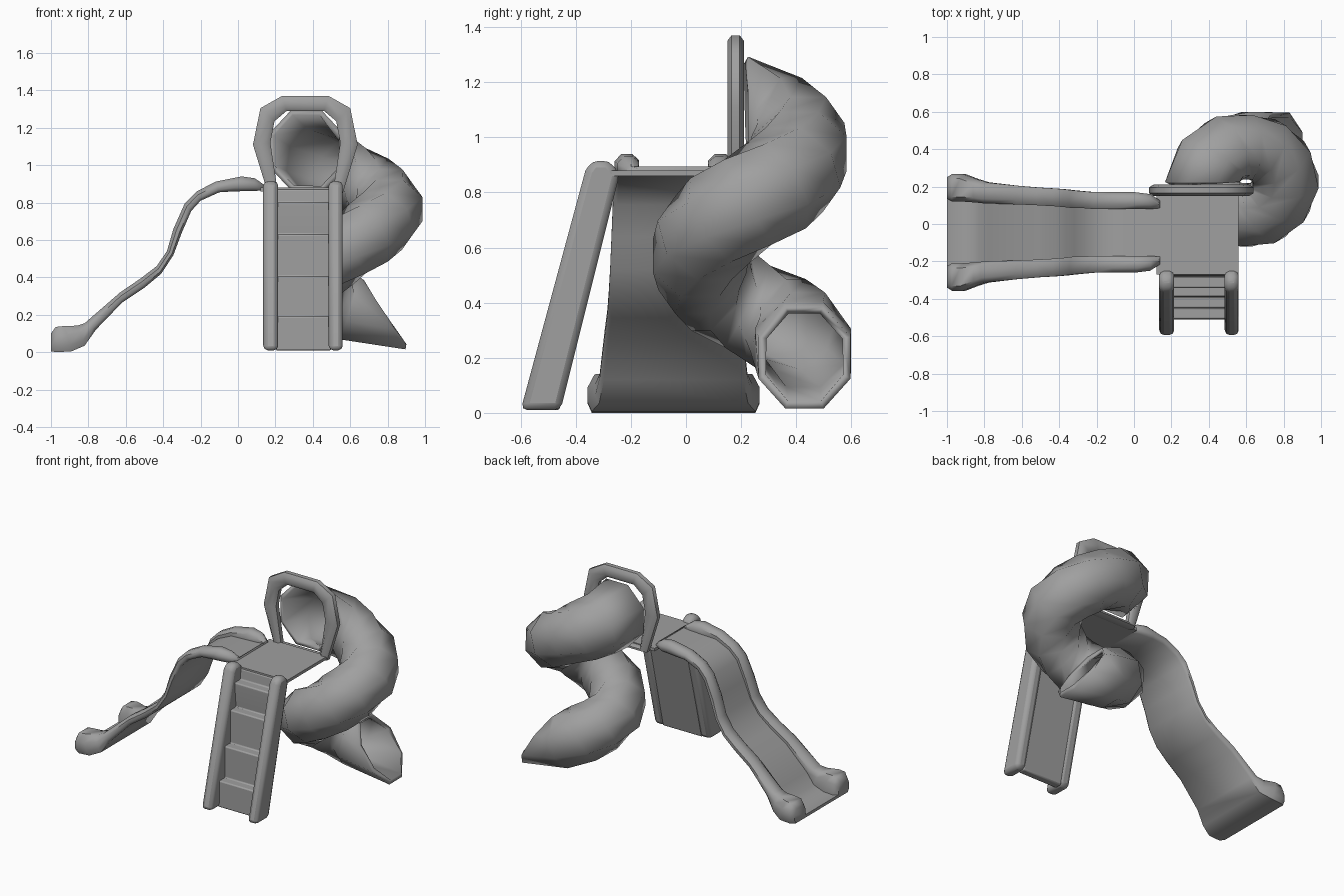
import bpy, bmesh, math
from mathutils import Vector

cube = bpy.data.objects.get("Cube")
if cube:
    bpy.data.objects.remove(cube, do_unlink=True)

grey = bpy.data.materials.new("plain grey")
grey.use_nodes = True
grey.diffuse_color = (0.35, 0.35, 0.35, 1)
grey.node_tree.nodes["Principled BSDF"].inputs["Base Color"].default_value = (0.35, 0.35, 0.35, 1)


def finish(bm, name, bevel=0, thick=0, angle=35):
    bmesh.ops.recalc_face_normals(bm, faces=bm.faces)
    mesh = bpy.data.meshes.new(name)
    bm.to_mesh(mesh)
    bm.free()
    mesh.materials.append(grey)
    ob = bpy.data.objects.new(name, mesh)
    bpy.context.collection.objects.link(ob)
    if thick:
        mod = ob.modifiers.new("wall", 'SOLIDIFY')
        mod.thickness, mod.offset = thick, -1
    if bevel:
        mod = ob.modifiers.new("round", 'BEVEL')
        mod.width, mod.segments, mod.limit_method = bevel, 2, 'ANGLE'
    bpy.ops.object.select_all(action='DESELECT')
    ob.select_set(True)
    bpy.context.view_layer.objects.active = ob
    bpy.ops.object.shade_smooth_by_angle(angle=math.radians(angle))
    return ob


def loft(name, rings, caps=False, loop=False, **kw):
    """Skin closed rings of points."""
    bm = bmesh.new()
    rows = [[bm.verts.new(p) for p in ring] for ring in rings]
    pairs = list(zip(rows, rows[1:])) + ([(rows[-1], rows[0])] if loop else [])
    for a, b in pairs:
        for i in range(len(a)):
            j = (i + 1) % len(a)
            bm.faces.new((a[i], a[j], b[j], b[i]))
    if caps:
        bm.faces.new(rows[0])
        bm.faces.new(rows[-1])
    return finish(bm, name, **kw)


def prism(name, yz, x0, x1, bevel=0):
    """Extrude a side profile along x."""
    return loft(name, [[(x, y, z) for y, z in yz] for x in (x0, x1)], caps=True, bevel=bevel)


# Platform deck
prism("platform", [(-0.27, 0.86), (-0.27, 0.88), (0.17, 0.88), (0.17, 0.86)], 0.12, 0.56)

# Ladder rails
rail = [(-0.6, 0.01), (-0.365, 0.88), (-0.34, 0.915), (-0.28, 0.915), (-0.24, 0.87), (-0.455, 0.01)]
prism("ladder_rail_right", rail, 0.135, 0.215, 0.025)
prism("ladder_rail_left", rail, 0.485, 0.56, 0.025)

# Ladder steps with a sloping solid back
steps = [(-0.46, 0.01), (-0.51, 0.01)]
for z in (0.19, 0.405, 0.63, 0.8):
    nose = -0.56 + 0.273 * z
    steps += [(nose, z - 0.02), (nose, z), (nose + 0.06, z)]
steps += [(-0.275, 0.87), (-0.25, 0.87)]
prism("ladder_steps", steps, 0.2, 0.5, 0.008)

# Wavy open slide: underside x, z, rail top x, z, inner and outer half width
stations = [
    (0.14, .865, .14, .895, .13, .17), (.08, .862, .09, .93, .125, .205),
    (-.02, .86, .02, .94, .125, .215), (-.1, .855, -.12, .912, .125, .215),
    (-.2, .81, -.22, .86, .125, .215), (-.25, .755, -.285, .795, .13, .22),
    (-.3, .64, -.345, .66, .13, .225), (-.345, .52, -.38, .54, .135, .23),
    (-.41, .42, -.435, .46, .14, .235), (-.5, .345, -.52, .395, .145, .24),
    (-.62, .265, -.63, .32, .15, .25), (-.76, .12, -.82, .155, .155, .268),
    (-.82, .035, -.86, .142, .16, .285), (-.89, .005, -.93, .14, .165, .312),
    (-.97, 0, -.975, .135, .165, .312), (-1, .005, -1, .1, .18, .295)]
rings = []
for xb, zb, xt, zt, hi, ho in stations:
    low, up = Vector((xb, 0, zb)), Vector((xt - xb, 0, zt - zb))
    bed = 0.02 / up.length
    half = [(ho - .015, 0), (ho, .25), (ho, .65), (ho - .025, 1), (hi + .025, 1), (hi, .7), (hi, bed)]
    section = half + [(-y, t) for y, t in reversed(half)]
    rings.append([low + up * t + Vector((0, y - 0.045, 0)) for y, t in section])
loft("wavy_slide", rings, caps=True, angle=50)

# Arched frame at the tube entrance: half outlines mirrored about its middle
MID = 0.36


def arch(half):
    return [(MID + x, z) for x, z in half] + [(MID - x, z) for x, z in reversed(half)]


outer = arch([(.2, .85), (.28, 1.11), (.24, 1.305), (.125, 1.37)])
inner = arch([(.15, .875), (.187, 1.12), (.165, 1.235), (.1, 1.29)])
edge = [(0, .165), (.25, .15), (.75, .15), (1, .165), (1, .195), (.75, .21), (.25, .21), (0, .195)]
loft("entrance_frame", [[(a[0] + (b[0] - a[0]) * t, y, a[1] + (b[1] - a[1]) * t)
                         for a, b in zip(inner, outer)] for t, y in edge], loop=True, angle=50)

# Spiral tube: path radius, height and tube radius at each quarter turn
quarters = [(.235, 1.08, .205), (.185, .94, .178), (.21, .765, .182),
            (.175, .57, .175), (.21, .385, .175), (.2, .235, .18)]
CENTRE = Vector((0.6, 0.225, 0))
octagon = [(math.cos(a), math.sin(a)) for a in (math.pi / 8 + i * math.pi / 4 for i in range(8))]
rings = []
for i in range(16):
    q, f = min(i // 3, 4), i / 3 - min(i // 3, 4)
    R, z, r = (a + (b - a) * f for a, b in zip(quarters[q], quarters[q + 1]))
    ang = math.pi - i * math.pi / 6
    out = Vector((math.cos(ang), math.sin(ang), 0))
    along = Vector((math.sin(ang), -math.cos(ang), 0))
    slope = 0 if i == 0 else 0.3 if i in (1, 15) else 0.55
    up = (along * slope + Vector((0, 0, 1))).normalized()
    mid = CENTRE + out * R + Vector((0, 0, z))
    tall = 1.07 if i == 0 else 1
    rings.append([mid + (out * c + up * s * tall) * r * 1.05 for c, s in octagon])
# Slanted exit mouth
rings.append([Vector((.785, .43, .2)) + Vector((0, .18 * c, 0)) + Vector((-.12, 0, .2)) * s
              for c, s in octagon])
loft("spiral_tube", rings, thick=0.03, angle=60)
